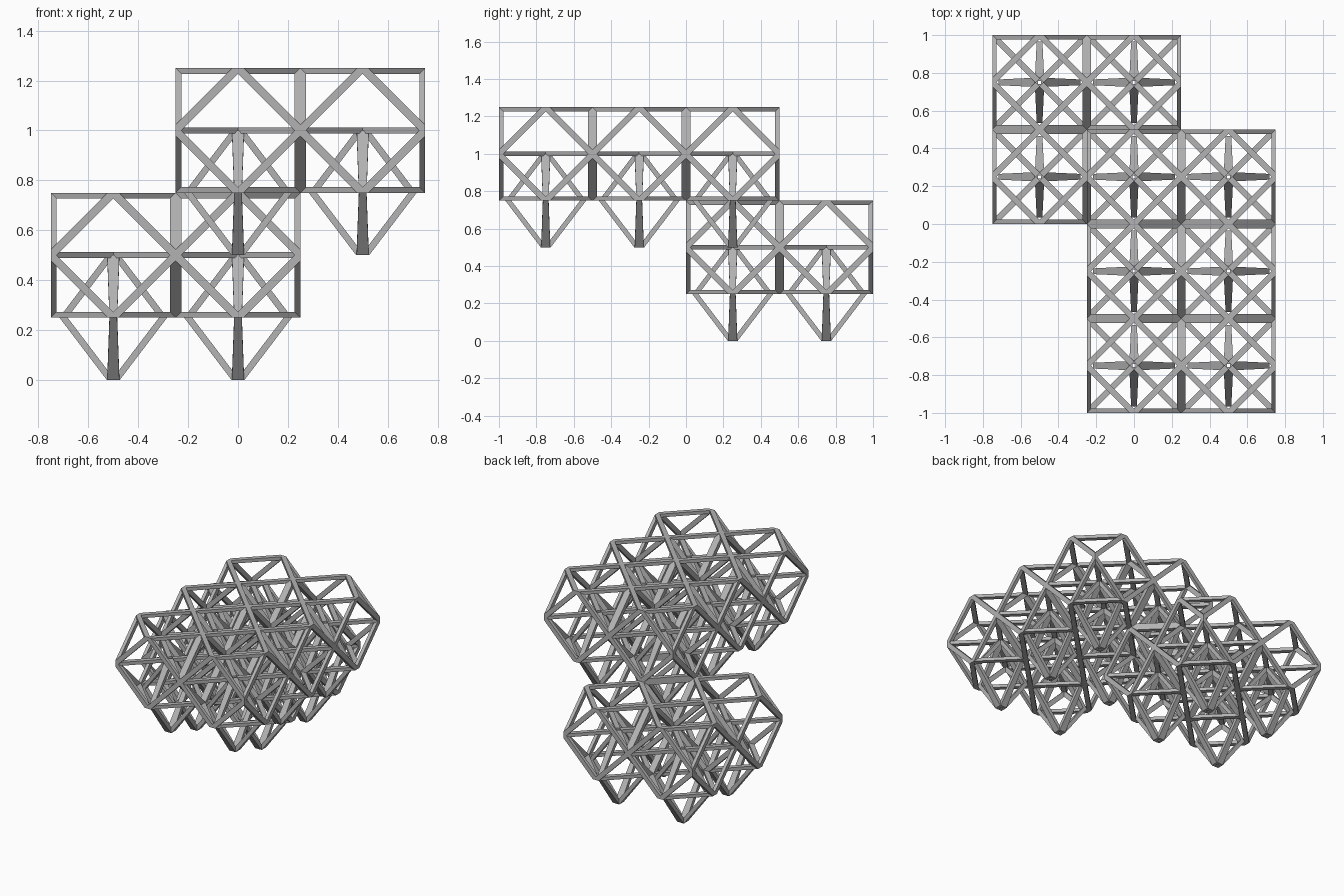
import bpy, bmesh, math
from mathutils import Vector

cube = bpy.data.objects.get("Cube")
if cube:
    bpy.data.objects.remove(cube, do_unlink=True)

HALF = 0.25      # half a lattice cell
WIDTH = 0.016    # half width of a strut
DEPTH = 0.023    # half depth of a strut before it is cut at the cell wall

grey = bpy.data.materials.new("strut_grey")
grey.use_nodes = True
grey.diffuse_color = (0.45, 0.45, 0.45, 1)
grey.node_tree.nodes["Principled BSDF"].inputs["Base Color"].default_value = (0.45, 0.45, 0.45, 1)


def add_beam(target, a, b, depth_axis, half_a, half_b, depth, cuts):
    """Tapered bar from a to b, lengthened and then trimmed by (point, outward normal) planes."""
    a, b = Vector(a), Vector(b)
    d = (b - a).normalized()
    side = d.cross(Vector(depth_axis)).normalized()
    up = side.cross(d)
    bm = bmesh.new()
    rings = []
    for p, w in ((a - d * 0.05, half_a), (b + d * 0.05, half_b)):
        rings.append([bm.verts.new(p + side * w * i + up * depth * j)
                      for i, j in ((-1, -1), (1, -1), (1, 1), (-1, 1))])
    bm.faces.new(rings[0])
    bm.faces.new(rings[1])
    for i in range(4):
        k = (i + 1) % 4
        bm.faces.new((rings[0][i], rings[0][k], rings[1][k], rings[1][i]))
    for point, normal in cuts:
        geom = bm.verts[:] + bm.edges[:] + bm.faces[:]
        bmesh.ops.bisect_plane(bm, geom=geom, dist=1e-5, plane_co=point,
                               plane_no=normal, clear_outer=True)
        rim = [e for e in bm.edges if e.is_boundary]
        if rim:
            bmesh.ops.holes_fill(bm, edges=rim, sides=0)
    bmesh.ops.recalc_face_normals(bm, faces=bm.faces[:])
    part = bpy.data.meshes.new("beam_part")
    bm.to_mesh(part)
    bm.free()
    target.from_mesh(part)
    bpy.data.meshes.remove(part)


def finish(bm, name):
    mesh = bpy.data.meshes.new(name)
    bm.to_mesh(mesh)
    bm.free()
    mesh.materials.append(grey)
    return mesh


def axis_vec(k, s):
    v = Vector((0, 0, 0))
    v[k] = s
    return v


walls = [(axis_vec(k, s * HALF), axis_vec(k, s)) for k in range(3) for s in (-1, 1)]

# Outer frame: a diamond of half struts on each of the six cell walls
bm = bmesh.new()
for k in range(3):
    u, v = axis_vec((k + 1) % 3, HALF), axis_vec((k + 2) % 3, HALF)
    for s in (-1, 1):
        n = axis_vec(k, s)
        ring = [n * HALF + p for p in (u, v, -u, -v)]
        for i in range(4):
            add_beam(bm, ring[i], ring[(i + 1) % 4], n, WIDTH, WIDTH, DEPTH, walls)
frame_mesh = finish(bm, "cell_frame")

# Inner brace: tapered arms to an upper and a lower tip, and level diagonal bars
bm = bmesh.new()
for q in range(4):
    t = q * math.pi / 2
    r = Vector((round(math.cos(t)), round(math.sin(t)), 0))
    for s in (-1, 1):
        mid = Vector((0, 0, -HALF))
        up = Vector((0, 0, s))
        tip = mid + up * HALF + r * 0.01
        foot = mid + r * 0.2
        cuts = [(mid + up * HALF, up), (mid, -up), (r * 0.008, -r)]
        add_beam(bm, tip, foot, r + up, 0.026, 0.014, 0.013, cuts)
    diag = r + Vector((-r.y, r.x, 0))
    add_beam(bm, diag * 0.01, diag * HALF, (0, 0, 1), WIDTH, WIDTH, 0.012,
             walls + [(diag * 0.01, -diag)])
brace_mesh = finish(bm, "cell_brace")


def place(mesh, name, loc):
    obj = bpy.data.objects.new(name, mesh)
    obj.location = loc
    bpy.context.scene.collection.objects.link(obj)


# Two offset layers of cells, sharing one column
layers = {
    "upper": ((0, 0.5), (-0.75, -0.25, 0.25), 1.0),
    "lower": ((-0.5, 0), (0.25, 0.75), 0.5),
}
for layer, (xs, ys, z) in layers.items():
    for i, x in enumerate(xs):
        for j, y in enumerate(ys):
            place(frame_mesh, f"{layer}_frame_{i}_{j}", (x, y, z))
            place(brace_mesh, f"{layer}_brace_{i}_{j}", (x, y, z))
